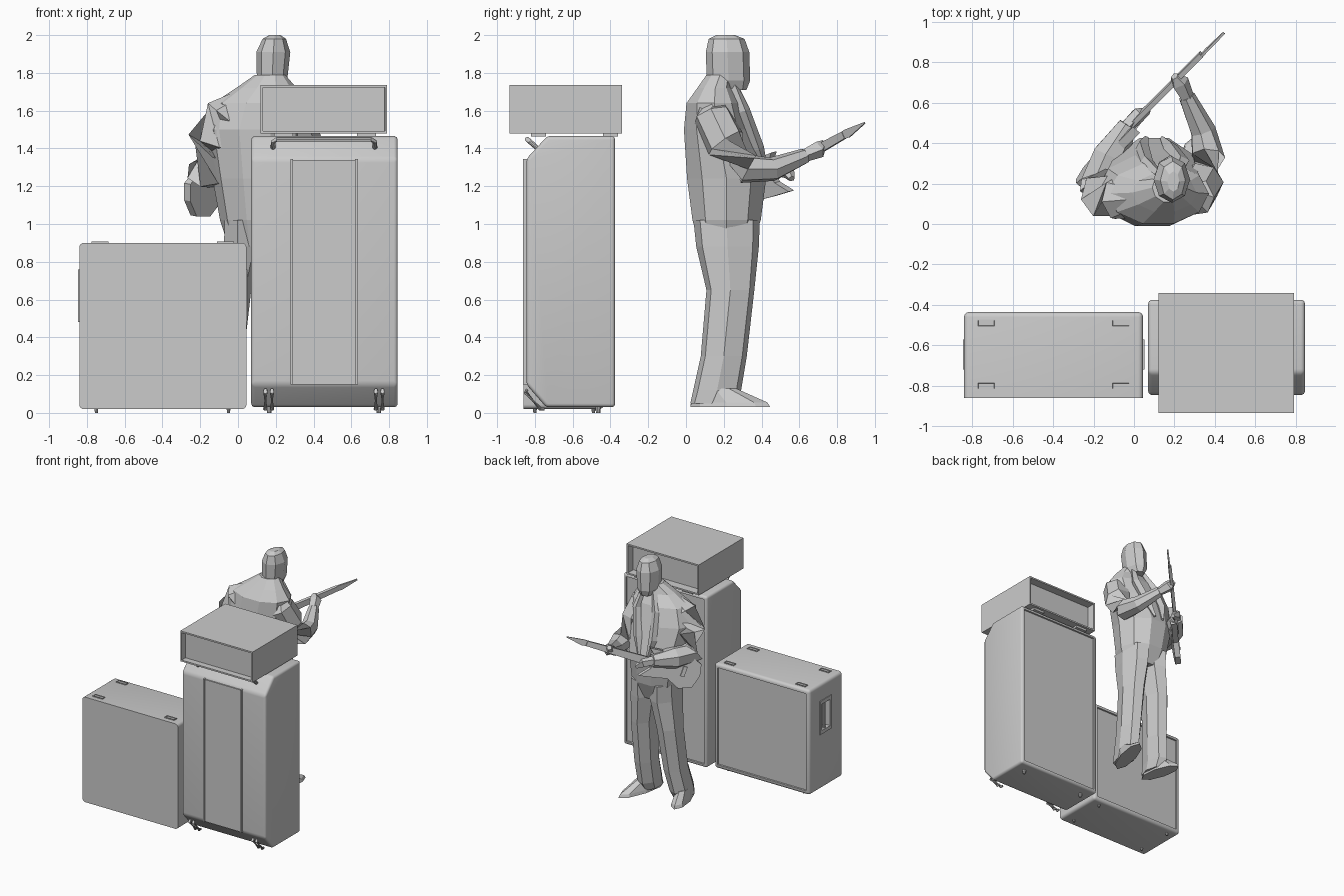
import bpy, bmesh, math
from mathutils import Vector, Matrix

if "Cube" in bpy.data.objects:
    bpy.data.objects.remove(bpy.data.objects["Cube"])


def finish(name, bm, smooth=False):
    bmesh.ops.recalc_face_normals(bm, faces=bm.faces[:])
    me = bpy.data.meshes.new(name)
    bm.to_mesh(me)
    bm.free()
    ob = bpy.data.objects.new(name, me)
    bpy.context.collection.objects.link(ob)
    if smooth:
        bpy.ops.object.select_all(action='DESELECT')
        ob.select_set(True)
        bpy.context.view_layer.objects.active = ob
        bpy.ops.object.shade_smooth_by_angle(angle=math.radians(35))
    return ob


def recess(bm, direction, rim, depth):
    """Sink the largest face pointing in a direction, leaving a rim."""
    bm.normal_update()
    d = Vector(direction)
    face = max((f for f in bm.faces if f.normal.dot(d) > 0.99), key=lambda f: f.calc_area())
    bmesh.ops.inset_individual(bm, faces=[face], thickness=rim, depth=0)
    bmesh.ops.inset_individual(bm, faces=[face], thickness=0.001, depth=-depth)


def block(name, lo, hi, bevel=0, square_y=None, recesses=()):
    bm = bmesh.new()
    bmesh.ops.create_cube(bm, size=1)
    for v in bm.verts:
        v.co = [(a + b) / 2 + c * (b - a) for a, b, c in zip(lo, hi, v.co)]
    if bevel:
        edges = [e for e in bm.edges if square_y is None
                 or not all(abs(v.co.y - square_y) < 1e-4 for v in e.verts)]
        bmesh.ops.bevel(bm, geom=edges, offset=bevel, segments=4, profile=0.5, affect='EDGES')
    for r in recesses:
        recess(bm, *r)
    return finish(name, bm, bevel > 0)


def skin(name, rings, smooth=False):
    """Join rings of points into a closed surface."""
    bm = bmesh.new()
    rows = [[bm.verts.new(p) for p in ring] for ring in rings]
    n = len(rows[0])
    for a, b in zip(rows, rows[1:]):
        for i in range(n):
            bm.faces.new((a[i], a[(i + 1) % n], b[(i + 1) % n], b[i]))
    bm.faces.new(rows[0])
    bm.faces.new(rows[-1])
    return finish(name, bm, smooth)


def loft(name, rings, n=8, turn=0, pivot=(0, 0, 0)):
    """Horizontal elliptical rings: centre x, centre y, z, radius x, radius y."""
    spin = Matrix.Translation(pivot) @ Matrix.Rotation(turn, 4, 'Z') @ Matrix.Translation(-Vector(pivot))
    out = []
    for cx, cy, z, rx, ry in rings:
        out.append([spin @ Vector((cx + rx * math.cos(math.tau * i / n),
                                   cy + ry * math.sin(math.tau * i / n), z)) for i in range(n)])
    return skin(name, out)


def limb(name, path, n=6, smooth=False):
    """Tube through points: x, y, z, radius."""
    pts = [Vector(p[:3]) for p in path]
    out = []
    for i, p in enumerate(pts):
        t = (pts[min(i + 1, len(pts) - 1)] - pts[max(i - 1, 0)]).normalized()
        ref = Vector((0.3, -1, 0.2)) if abs(t.z) > 0.8 else Vector((0, 0, 1))
        s = t.cross(ref).normalized()
        u = s.cross(t)
        out.append([p + path[i][3] * (s * math.cos(math.tau * k / n) + u * math.sin(math.tau * k / n))
                    for k in range(n)])
    return skin(name, out, smooth)


FRONT, BACK, UP = (0, -1, 0), (0, 1, 0), (0, 0, 1)

# Small square cabinet with grille recess and side handle pockets
cab = block("small_cabinet", (-.84, -.86, .02), (.045, -.435, .90), .025, -.86, [(BACK, .012, .014)])
for side, x in (("left", -.84), ("right", .045)):
    s = -1 if side == "left" else 1
    cut = block(f"handle_cutter_{side}", (x - .05, -.70, .51), (x + .05, -.59, .73))
    cut.hide_render = True
    cut.hide_viewport = True
    mod = cab.modifiers.new("handle_pocket", 'BOOLEAN')
    mod.object = cut
    mod.solver = 'EXACT'
    for part, y0, y1, z0, z1 in (("lower", -.72, -.57, .48, .51), ("upper", -.72, -.57, .73, .76),
                                 ("front", -.72, -.70, .51, .73), ("back", -.59, -.57, .51, .73)):
        block(f"handle_rim_{side}_{part}", (x - .006, y0, z0), (x + .006, y1, z1))
    limb(f"handle_grip_{side}", [(x - s * .012, -.645, .505, .013), (x - s * .012, -.645, .735, .013)], 10, True)
for x in (-.73, -.065):
    for y in (-.80, -.49):
        block("stacking_cup", (x - .045, y - .018, .895), (x + .045, y + .018, .907), recesses=[(UP, .007, .005)])
for x in (-.75, -.05):
    for y in (-.80, -.49):
        limb("small_cabinet_foot", [(x, y, 0, .008), (x, y, .025, .011)], 10, True)

# Tall cabinet: side profile with both front corners cut off
profile = [(-.375, .03), (-.375, 1.465), (-.735, 1.465), (-.845, 1.345), (-.845, .15), (-.74, .03)]
bm = bmesh.new()
ends = [[bm.verts.new((x, y, z)) for y, z in profile] for x in (.07, .845)]
for i in range(6):
    j = (i + 1) % 6
    bm.faces.new((ends[0][i], ends[0][j], ends[1][j], ends[1][i]))
for e in ends:
    bm.faces.new(e)
bmesh.ops.recalc_face_normals(bm, faces=bm.faces[:])
bmesh.ops.bevel(bm, geom=bm.edges[:], offset=.02, segments=4, profile=.5, affect='EDGES')
recess(bm, BACK, .01, .014)
finish("tall_cabinet", bm, True)

# Front strip, rails, tilt handle, skid bars and feet of the tall cabinet
block("strip_panel", (.29, -.852, .15), (.625, -.84, 1.34))
for x in (.278, .62):
    block("strip_rail", (x, -.862, .15), (x + .014, -.84, 1.345))
limb("tilt_handle", [(.185, -.785, 1.40, .013), (.187, -.825, 1.435, .013), (.205, -.84, 1.448, .013),
                     (.705, -.84, 1.448, .013), (.723, -.825, 1.435, .013), (.725, -.785, 1.40, .013)], 10, True)
for x in (.145, .180, .730, .765):
    limb("skid_bar", [(x, -.84, .125, .008), (x, -.85, .11, .012), (x, -.77, .02, .012),
                      (x, -.75, .02, .008)], 10, True)
for x in (.165, .745):
    limb("tall_cabinet_foot", [(x, -.465, 0, .012), (x, -.465, .035, .015)], 10, True)

# Amplifier head, open at front and back
block("amplifier_head", (.12, -.935, 1.48), (.79, -.34, 1.735), recesses=[(FRONT, .018, .05), (BACK, .018, .07)])
for x in (.24, .68):
    for y in (-.78, -.40):
        block("amplifier_foot", (x - .05, y - .04, 1.462), (x + .05, y + .04, 1.482))

# Standing musician: torso, head and legs
loft("jacket", [(.11, .21, .88, .16, .14), (.11, .215, 1.02, .205, .19), (.10, .215, 1.24, .235, .22),
                (.09, .165, 1.50, .27, .185), (.12, .15, 1.64, .25, .155), (.15, .155, 1.72, .16, .10),
                (.17, .18, 1.79, .08, .075)], 10)
loft("head", [(.18, .25, 1.71, .05, .07), (.18, .225, 1.76, .08, .115), (.187, .22, 1.91, .09, .115),
              (.192, .215, 1.98, .062, .095), (.195, .21, 2.0, .03, .05)], 8)
# each leg: hip, knee, calf and ankle centre x, shoe length factor, toe-out angle
for side, hip, knee, calf, ankle, size, turn in (("left", .02, -.02, -.05, -.08, .82, .25),
                                                 ("right", .20, .22, .22, .215, 1, -.28)):
    loft(f"trouser_{side}", [(hip, .215, 1.02, .10, .18), (hip, .22, .88, .105, .17), (knee, .235, .65, .09, .13),
                             (calf, .20, .30, .08, .125), (ankle, .165, .12, .075, .13),
                             (ankle, .135, .05, .065, .115)], 7)
    loft(f"shoe_{side}", [(ankle, .02 + .22 * size, .03, .065, .22 * size), (ankle, .02 + .215 * size, .055, .06, .21 * size),
                          (ankle, .17, .13, .05, .10)], 8, turn, (ankle, .1, 0))
# jacket lapels
for s in (-1, 1):
    limb("lapel", [(.17 + s * .05, .25, 1.74, .02), (.15 + s * .09, .305, 1.60, .035),
                   (.11 + s * .07, .38, 1.40, .035), (.10 + s * .04, .425, 1.27, .012)], 4)

# Arms and hands
limb("left_arm", [(.03, .14, 1.66, .06), (-.07, .13, 1.57, .115), (-.145, .15, 1.44, .125), (-.165, .18, 1.28, .11),
                  (-.12, .34, 1.28, .09), (-.03, .49, 1.29, .05)], 7)
limb("left_hand", [(-.04, .48, 1.29, .035), (.02, .54, 1.28, .04), (.07, .56, 1.24, .018)], 5)
limb("right_arm", [(.23, .13, 1.66, .06), (.30, .14, 1.57, .105), (.335, .21, 1.43, .11), (.365, .33, 1.29, .085),
                   (.34, .46, 1.29, .065), (.26, .63, 1.36, .042)], 7)
limb("right_hand", [(.265, .62, 1.36, .035), (.225, .70, 1.395, .048), (.20, .73, 1.43, .02)], 5)

# Guitar: body outline, tapered neck and headstock in one tilted frame
origin = Vector((-.10, .38, 1.22))
u = Vector((.55, .55, .31)).normalized()
n = Vector((-1, 1, .25))
n = (n - u * n.dot(u)).normalized()
w = n.cross(u)
frame = Matrix((u, w, n)).transposed().to_4x4()
frame.translation = origin


def plate(name, outline, back, front):
    skin(name, [[frame @ Vector((a, b, c)) for a, b in outline] for c in (back, front)])


plate("guitar_body", [(-.26, 0), (-.23, .10), (-.13, .14), (-.02, .09), (.08, .11), (.20, .13), (.13, .05),
                      (.13, -.05), (.19, -.10), (.06, -.11), (-.03, -.09), (-.14, -.13), (-.24, -.09)], -.025, .02)
plate("guitar_neck", [(.02, .035), (.68, .022), (.68, -.018), (.02, -.035)], .005, .03)
plate("guitar_headstock", [(.67, .022), (.71, .028), (.845, .004), (.845, -.004), (.70, -.02), (.67, -.018)], .008, .02)
plate("guitar_bridge", [(-.14, .04), (-.11, .04), (-.11, -.04), (-.14, -.04)], .015, .032)
